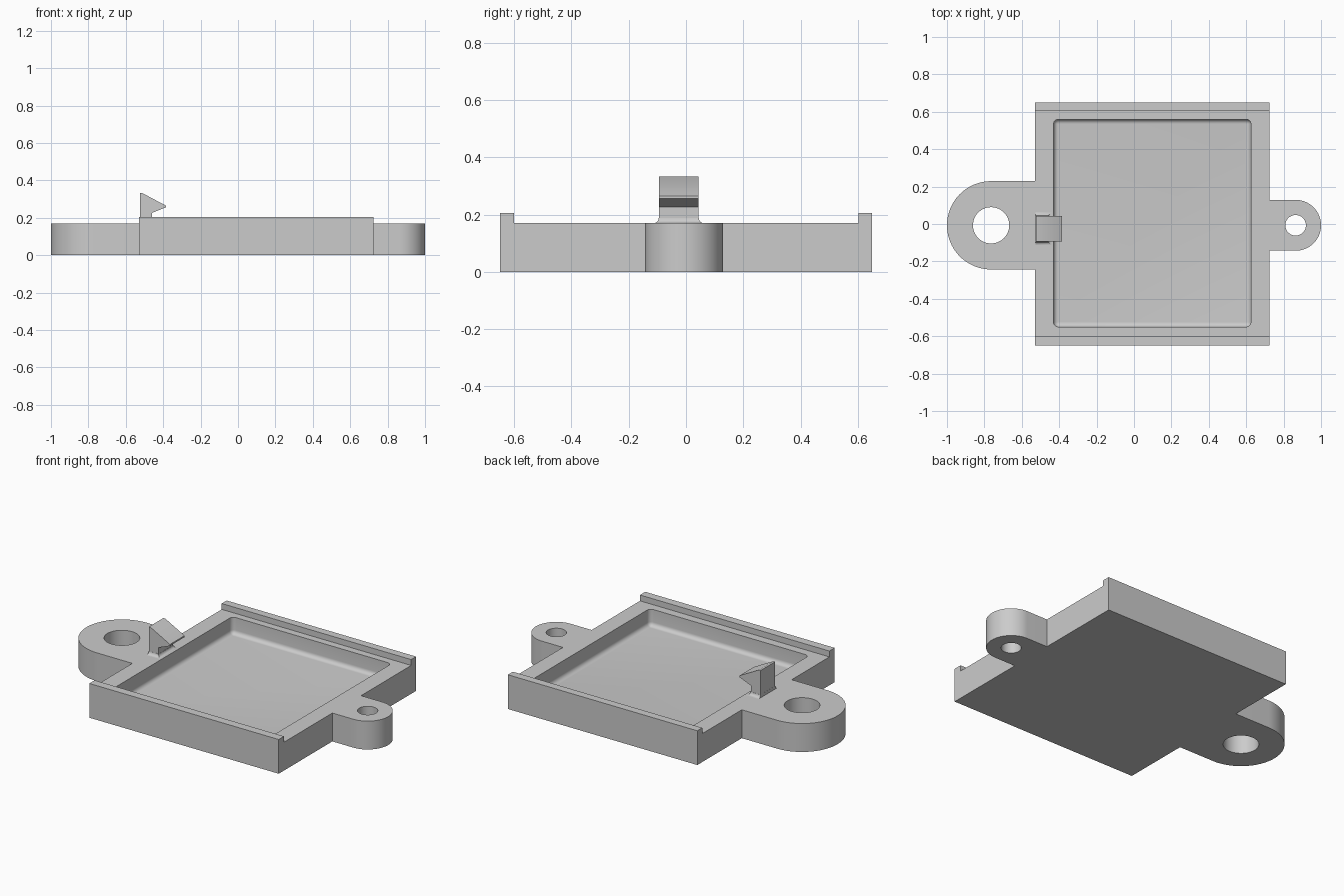
import bpy, bmesh, math

if "Cube" in bpy.data.objects:
    bpy.data.objects.remove(bpy.data.objects["Cube"])

grey = bpy.data.materials.new("plain grey")
grey.diffuse_color = (0.6, 0.6, 0.6, 1)
grey.use_nodes = True
grey.node_tree.nodes["Principled BSDF"].inputs["Base Color"].default_value = grey.diffuse_color

TOP, RAIL_TOP, FLOOR = 0.17, 0.205, 0.07
X0, X1, HALF_Y = -0.53, 0.725, 0.65
EAR_Y = -0.007


def loft(name, rings):
    """Closed solid skinned through rings holding equal numbers of points."""
    bm = bmesh.new()
    loops = [[bm.verts.new(p) for p in ring] for ring in rings]
    n = len(loops[0])
    bm.faces.new(loops[0][::-1])
    bm.faces.new(loops[-1])
    for a, b in zip(loops, loops[1:]):
        for i in range(n):
            j = (i + 1) % n
            bm.faces.new((a[i], a[j], b[j], b[i]))
    bmesh.ops.recalc_face_normals(bm, faces=bm.faces)
    mesh = bpy.data.meshes.new(name)
    bm.to_mesh(mesh)
    bm.free()
    mesh.materials.append(grey)
    obj = bpy.data.objects.new(name, mesh)
    bpy.context.collection.objects.link(obj)
    return obj


def prism(name, outline, z0, z1):
    return loft(name, [[(x, y, z) for x, y in outline] for z in (z0, z1)])


def arc(cx, cy, r, start, end, n):
    return [(cx + r * math.cos(math.radians(start + (end - start) * i / n)),
             cy + r * math.sin(math.radians(start + (end - start) * i / n)))
            for i in range(n + 1)]


def rounded_rect(x0, x1, y0, y1, r):
    pts = []
    for cx, cy, a in ((x1 - r, y1 - r, 0), (x0 + r, y1 - r, 90),
                      (x0 + r, y0 + r, 180), (x1 - r, y0 + r, 270)):
        pts += arc(cx, cy, r, a, a + 90, 5)
    return pts


def boolean(target, tool, operation):
    mod = target.modifiers.new("join", 'BOOLEAN')
    mod.operation = operation
    mod.solver = 'EXACT'
    mod.object = tool
    bpy.context.view_layer.objects.active = target
    bpy.ops.object.modifier_apply(modifier=mod.name)
    bpy.data.objects.remove(tool)


# Base plate with a rounded mounting ear at each end
L, LR = -0.764, 0.236
R, RR = 0.864, 0.136
outline = [(X0, -HALF_Y), (X1, -HALF_Y), (X1, EAR_Y - RR)]
outline += arc(R, EAR_Y, RR, -90, 90, 40)
outline += [(X1, EAR_Y + RR), (X1, HALF_Y), (X0, HALF_Y), (X0, EAR_Y + LR)]
outline += arc(L, EAR_Y, LR, 90, 270, 48)
outline += [(X0, EAR_Y - LR)]
plate = prism("base_plate", outline, 0, TOP)

# Screw holes through the ears
for cx, r in ((L, 0.097), (R, 0.055)):
    circle = arc(cx, EAR_Y, r, 0, 360, 48)[:-1]
    boolean(plate, prism("hole_cutter", circle, -0.1, 0.3), 'DIFFERENCE')

# Tray pocket with a rounded floor edge
r = 0.025
rings = []
for i in range(7):
    a = math.radians(90 * i / 6)
    t = r * (1 - math.sin(a))
    z = FLOOR + r * (1 - math.cos(a))
    rings.append([(x, y, z) for x, y in rounded_rect(
        -0.43 + t, 0.625 - t, -0.55 + t, 0.56 - t, max(r - t, 0.004))])
rings.append([(x, y, 0.3) for x, y, z in rings[-1]])
boolean(plate, loft("pocket_cutter", rings), 'DIFFERENCE')

# Raised rails along the front and back edges
for y0, y1 in ((-HALF_Y, -0.6), (0.603, HALF_Y)):
    rail = prism("rail", [(X0, y0), (X1, y0), (X1, y1), (X0, y1)],
                 TOP - 0.05, RAIL_TOP)
    boolean(plate, rail, 'UNION')

# Hooked snap clip
CY0, CY1 = -0.094, 0.044
profile = [(-0.525, TOP - 0.02), (-0.46, TOP - 0.02), (-0.46, 0.226),
           (-0.385, 0.256), (-0.385, 0.265), (-0.513, 0.333), (-0.525, 0.333)]
clip = loft("snap_clip", [[(x, y, z) for x, z in profile] for y in (CY0, CY1)])

# Flared fillet around the clip foot, flush with its outer face
rings = []
for i in range(6):
    a = math.radians(90 * i / 5)
    t = 0.001 + 0.018 * (1 - math.sin(a))
    z = TOP + 0.018 * (1 - math.cos(a))
    rings.append([(x, y, z) for x, y in (
        (-0.5255, CY0 - t), (-0.46 + t, CY0 - t),
        (-0.46 + t, CY1 + t), (-0.5255, CY1 + t))])
foot = loft("clip_foot", rings)

for obj in (plate, clip, foot):
    bpy.ops.object.select_all(action='DESELECT')
    obj.select_set(True)
    bpy.context.view_layer.objects.active = obj
    bpy.ops.object.shade_smooth_by_angle(angle=math.radians(30))
